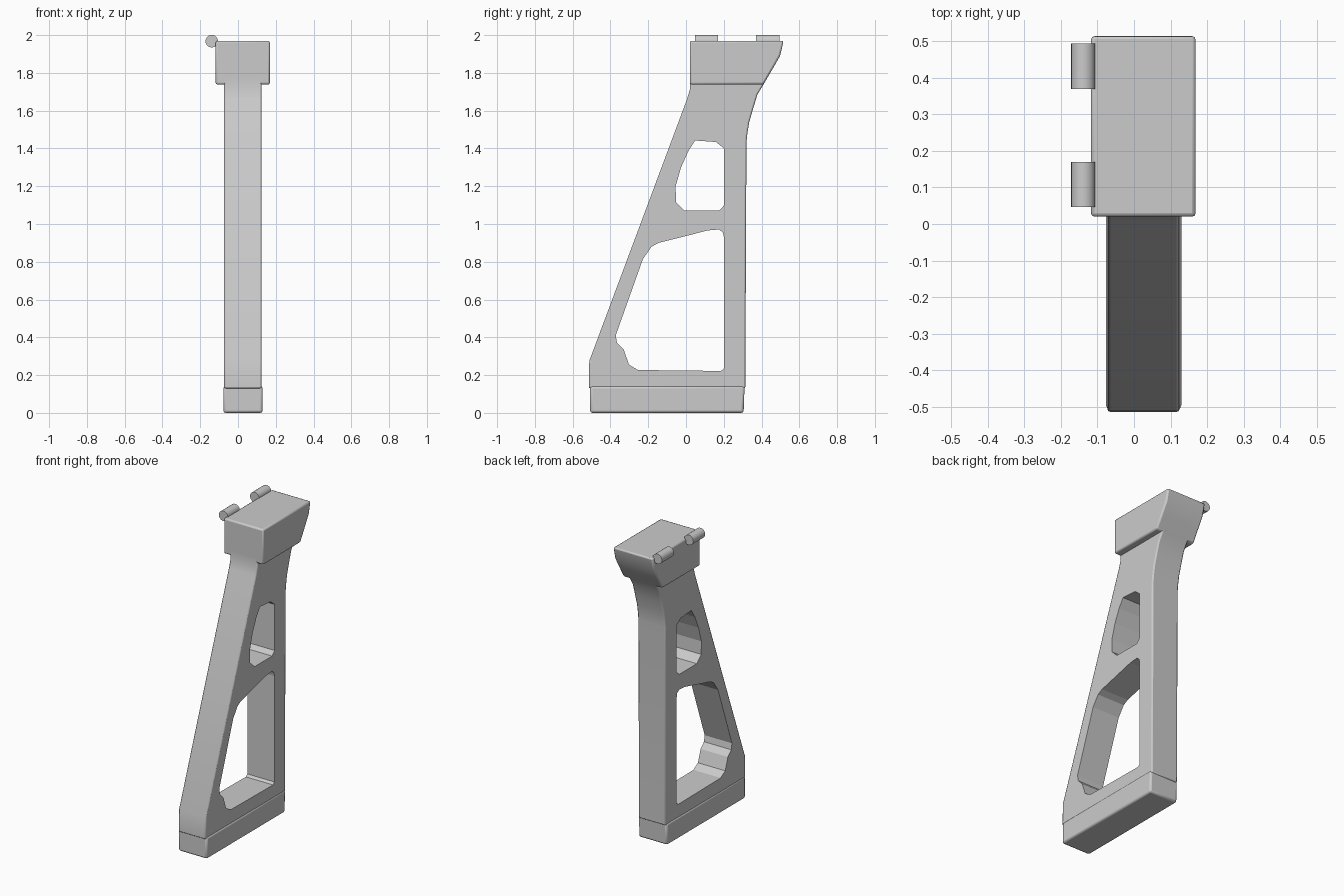
import bpy, bmesh, math

if "Cube" in bpy.data.objects:
    bpy.data.objects.remove(bpy.data.objects["Cube"])


def prism(name, profile, x0, x1, bevel=0.0):
    """Extrude a (y, z) profile from x0 to x1."""
    bm = bmesh.new()
    face = bm.faces.new([bm.verts.new((x0, y, z)) for y, z in profile])
    ext = bmesh.ops.extrude_face_region(bm, geom=[face])
    for v in ext["geom"]:
        if isinstance(v, bmesh.types.BMVert):
            v.co.x = x1
    bmesh.ops.recalc_face_normals(bm, faces=bm.faces)
    mesh = bpy.data.meshes.new(name)
    bm.to_mesh(mesh)
    bm.free()
    obj = bpy.data.objects.new(name, mesh)
    bpy.context.collection.objects.link(obj)
    if bevel:
        mod = obj.modifiers.new("edge_bevel", "BEVEL")
        mod.width, mod.segments = bevel, 2
        mod.limit_method, mod.angle_limit = "ANGLE", math.radians(50)
    return obj


def smooth(obj):
    bpy.ops.object.select_all(action="DESELECT")
    obj.select_set(True)
    bpy.context.view_layer.objects.active = obj
    bpy.ops.object.shade_smooth_by_angle(angle=math.radians(30))


# Tapered frame, straight at the back and flaring under the head
frame = prism("frame", [
    (-0.515, 0.13), (-0.512, 0.275), (0.005, 1.66), (0.02, 1.71), (0.02, 1.78),
    (0.434, 1.78), (0.41, 1.738), (0.378, 1.685), (0.355, 1.61), (0.335, 1.54),
    (0.325, 1.48), (0.32, 1.43), (0.314, 0.13)], -0.073, 0.125, 0.008)

# Two windows through the frame
windows = {
    "upper_window_cutter": [
        (0.048, 1.442), (0.159, 1.434), (0.201, 1.40), (0.201, 1.098), (0.175, 1.071),
        (-0.008, 1.071), (-0.053, 1.115), (-0.055, 1.20), (-0.026, 1.30), (0.012, 1.385)],
    "lower_window_cutter": [
        (0.116, 0.966), (0.175, 0.971), (0.195, 0.955), (0.201, 0.93), (0.201, 0.235),
        (0.185, 0.222), (-0.255, 0.227), (-0.302, 0.256), (-0.33, 0.336), (-0.365, 0.37),
        (-0.372, 0.41), (-0.228, 0.815), (-0.182, 0.88), (-0.145, 0.90)],
}
for name, profile in windows.items():
    cutter = prism(name, profile, -0.3, 0.3)
    cutter.hide_render = True
    cutter.hide_set(True)
    mod = frame.modifiers.new(name, "BOOLEAN")
    mod.operation, mod.solver, mod.object = "DIFFERENCE", "EXACT", cutter
smooth(frame)

# Base plate
base = prism("base_plate", [(-0.508, 0.0), (-0.508, 0.142), (0.31, 0.142), (0.305, 0.0)],
             -0.077, 0.13, 0.012)
smooth(base)

# Wider head block with a sloping back
head = prism("head", [
    (0.02, 1.738), (0.02, 1.97), (0.517, 1.97), (0.498, 1.89), (0.455, 1.815),
    (0.41, 1.738)], -0.118, 0.169, 0.01)
smooth(head)

# Hinge pins along the upper left edge of the head
for i, (y0, y1) in enumerate([(0.047, 0.17), (0.37, 0.495)]):
    bpy.ops.mesh.primitive_cylinder_add(
        vertices=24, radius=0.033, depth=y1 - y0,
        location=(-0.139, (y0 + y1) / 2, 1.968), rotation=(math.pi / 2, 0, 0))
    pin = bpy.context.object
    pin.name = f"hinge_pin_{i + 1}"
    smooth(pin)
